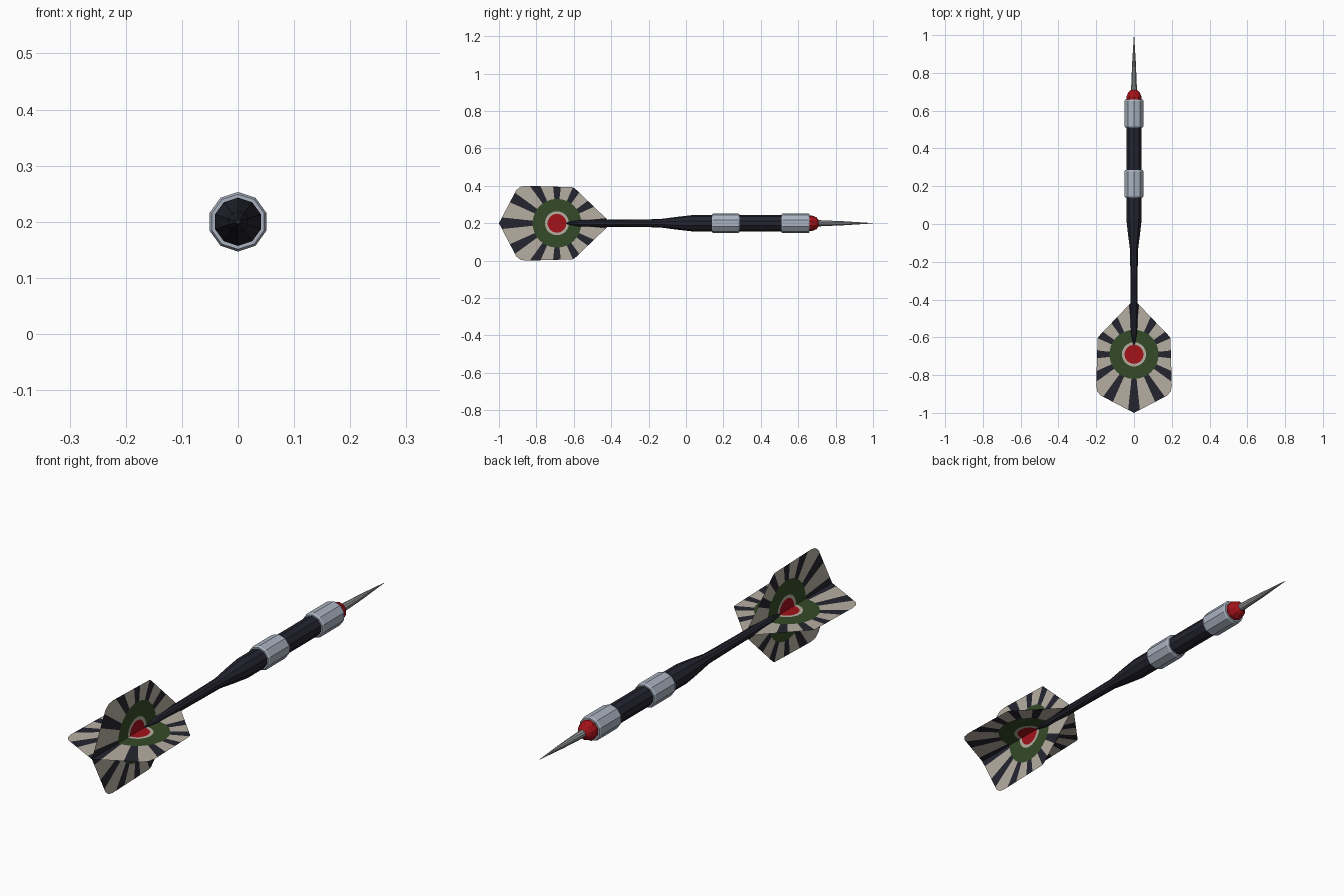
import bpy, bmesh, math
from mathutils import Vector

if "Cube" in bpy.data.objects:
    bpy.data.objects.remove(bpy.data.objects["Cube"])

AXIS_Z = 0.2      # height of the dart's axis
SIDES = 10


def material(name, rgb):
    m = bpy.data.materials.new(name)
    m.diffuse_color = (*rgb, 1)
    m.use_nodes = True
    m.node_tree.nodes["Principled BSDF"].inputs["Base Color"].default_value = m.diffuse_color
    return m


DARK = material("dark navy", (0.018, 0.018, 0.03))
SILVER = material("silver", (0.40, 0.45, 0.53))
STEEL = material("point grey", (0.30, 0.31, 0.32))
RED = material("red", (0.36, 0.006, 0.01))
CREAM = material("cream", (0.47, 0.42, 0.36))
GREEN = material("green", (0.034, 0.07, 0.02))


def finish(name, bm, mats):
    me = bpy.data.meshes.new(name)
    bm.to_mesh(me)
    bm.free()
    for m in mats:
        me.materials.append(m)
    ob = bpy.data.objects.new(name, me)
    bpy.context.collection.objects.link(ob)
    return ob


def turned(name, profile, mat):
    """Revolve (y, radius) pairs around the dart's axis; both ends closed."""
    bm = bmesh.new()
    rings = []
    for y, r in profile:
        rings.append([bm.verts.new((r * math.sin(a), y, AXIS_Z + r * math.cos(a)))
                      for a in (2 * math.pi * i / SIDES for i in range(SIDES))])
    for a, b in zip(rings, rings[1:]):
        for i in range(SIDES):
            j = (i + 1) % SIDES
            bm.faces.new((a[i], a[j], b[j], b[i]))
    bm.faces.new(rings[0])
    bm.faces.new(rings[-1])
    bmesh.ops.remove_doubles(bm, verts=bm.verts, dist=1e-5)
    bmesh.ops.recalc_face_normals(bm, faces=bm.faces)
    return finish(name, bm, [mat])


# Shaft and barrel
turned("shaft", [(-0.64, 0.004), (-0.57, 0.018), (-0.36, 0.019), (-0.14, 0.022),
                 (-0.05, 0.034), (0.03, 0.043), (0.15, 0.043)], DARK)
turned("barrel", [(0.27, 0.043), (0.52, 0.043)], DARK)

# Two silver grips
for label, y0, y1 in (("rear_grip", 0.14, 0.285), ("front_grip", 0.51, 0.66)):
    turned(label, [(y0, 0.043), (y0, 0.049), (y0 + 0.008, 0.053),
                   (y1 - 0.008, 0.053), (y1, 0.049), (y1, 0.04)], SILVER)

# Red nose and needle point
turned("nose", [(0.65, 0.042), (0.675, 0.041), (0.697, 0.032), (0.71, 0.016)], RED)
turned("point", [(0.70, 0.017), (0.85, 0.0105), (0.95, 0.004), (1.0, 0.0008)], STEEL)

# Flight outline: (along, across) from the target centre, one half then mirrored
CENTRE_Y = -0.69
half = [(0.29, 0.0), (0.095, 0.187), (0.083, 0.193), (-0.165, 0.2), (-0.195, 0.195),
        (-0.217, 0.178), (-0.25, 0.115), (-0.31, 0.0)]
outline = half + [(u, -v) for u, v in half[-2:0:-1]]


def edge_distance(a):
    """Distance from the target centre to the outline in direction a."""
    d = Vector((math.cos(a), math.sin(a)))
    best = 0
    for p, q in zip(outline, outline[1:] + outline[:1]):
        p, e = Vector(p), Vector(q) - Vector(p)
        det = d.x * e.y - d.y * e.x
        if abs(det) < 1e-9:
            continue
        t = (p.x * e.y - p.y * e.x) / det
        s = (p.x * d.y - p.y * d.x) / det
        if t > 0 and -1e-6 <= s <= 1 + 1e-6:
            best = max(best, t)
    return best


SPOKE_STEP, SPOKE_HALF = math.radians(30), math.radians(6)
angles = [k * SPOKE_STEP + s * SPOKE_HALF for k in range(12) for s in (-1, 1)]
angles += [k * SPOKE_STEP + SPOKE_STEP / 2 for k in range(12)]
angles += [math.atan2(v, u) for u, v in outline]
angles = sorted({round(a % (2 * math.pi), 4) for a in angles})
RINGS = (0.05, 0.064, 0.13)


def flight(name, across):
    """Flat target-patterned fin pair; across is its sideways direction."""
    bm = bmesh.new()
    hub = Vector((0, CENTRE_Y, AXIS_Z))

    def vert(r, a):
        return bm.verts.new(hub + Vector((0, r * math.cos(a), 0)) + across * (r * math.sin(a)))

    middle = bm.verts.new(hub)
    spokes = [[vert(r, a) for r in (*RINGS, edge_distance(a))] for a in angles]
    for i, s in enumerate(spokes):
        j = (i + 1) % len(spokes)
        n = spokes[j]
        gap = (angles[j] - angles[i]) % (2 * math.pi)
        mid = angles[i] + gap / 2
        off = abs((mid + SPOKE_STEP / 2) % SPOKE_STEP - SPOKE_STEP / 2)
        bm.faces.new((middle, s[0], n[0])).material_index = 0
        for k, index in enumerate((1, 2, 3 if off < SPOKE_HALF else 1)):
            bm.faces.new((s[k], s[k + 1], n[k + 1], n[k])).material_index = index
    return finish(name, bm, [RED, CREAM, GREEN, DARK])


flight("upright_flight", Vector((0, 0, 1)))
flight("level_flight", Vector((-1, 0, 0)))
